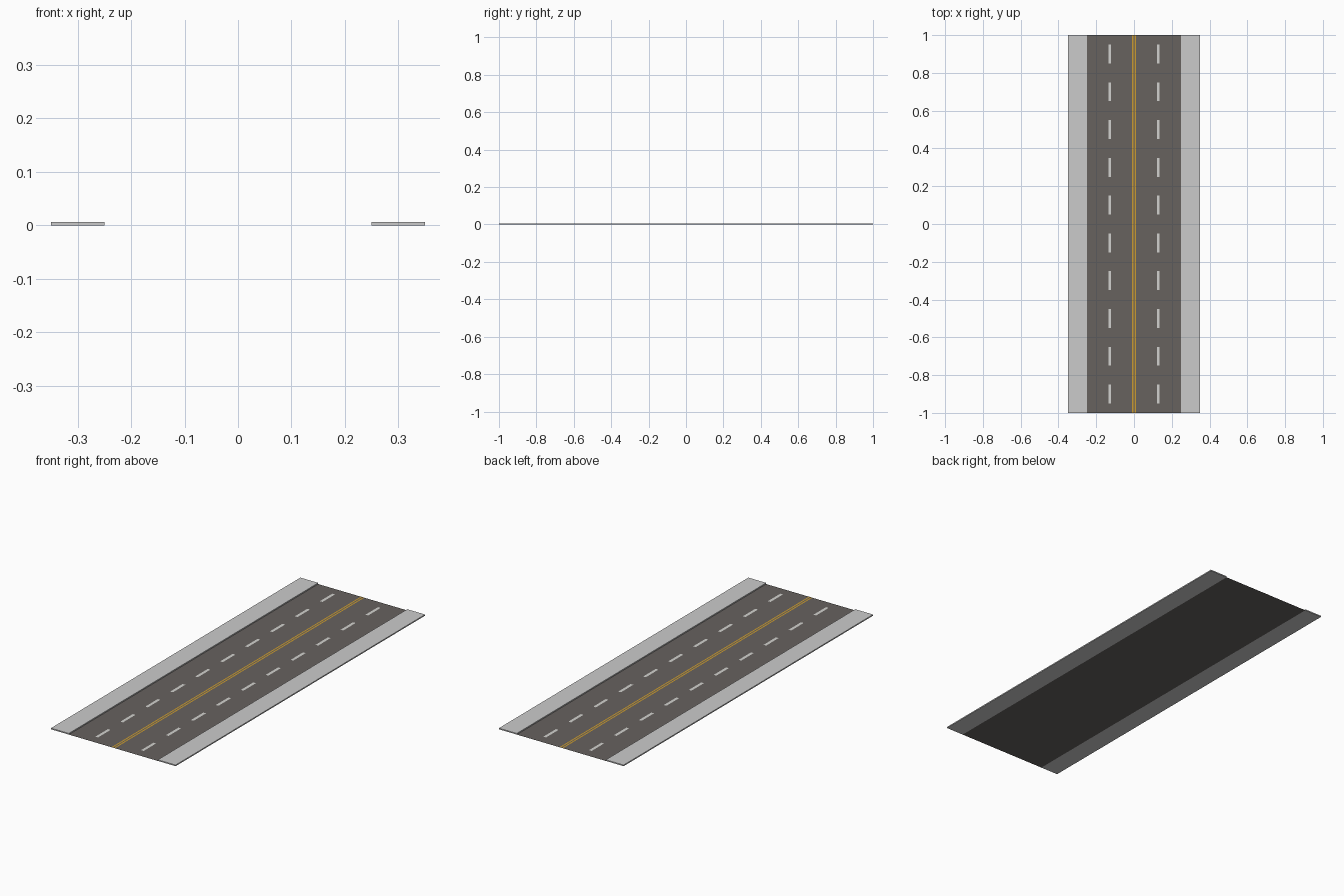
import bpy, bmesh

if "Cube" in bpy.data.objects:
    bpy.data.objects.remove(bpy.data.objects["Cube"])

def material(name, rgb):
    m = bpy.data.materials.new(name)
    m.diffuse_color = (*rgb, 1)
    m.use_nodes = True
    m.node_tree.nodes["Principled BSDF"].inputs["Base Color"].default_value = m.diffuse_color
    return m

asphalt = material("asphalt grey", (0.135, 0.122, 0.114))
concrete = material("concrete grey", (0.60, 0.60, 0.60))
white = material("marking white", (0.65, 0.65, 0.63))
yellow = material("marking yellow", (0.60, 0.33, 0.03))

def finish(name, bm, mat):
    me = bpy.data.meshes.new(name)
    bm.to_mesh(me)
    bm.free()
    me.materials.append(mat)
    ob = bpy.data.objects.new(name, me)
    bpy.context.collection.objects.link(ob)

def add_plate(bm, x, y, w, l, z):
    """Flat upward-facing rectangle centred on x, y."""
    corners = ((-1, -1), (1, -1), (1, 1), (-1, 1))
    bm.faces.new([bm.verts.new((x + a * w / 2, y + b * l / 2, z)) for a, b in corners])

# road surface
bm = bmesh.new()
add_plate(bm, 0, 0, 0.5, 2, 0)
finish("road_surface", bm, asphalt)

# raised pavements on both sides
H = 0.006
for side, label in ((-1, "left"), (1, "right")):
    bm = bmesh.new()
    bmesh.ops.create_cube(bm, size=1)
    for v in bm.verts:
        v.co = (v.co.x * 0.1 + side * 0.3, v.co.y * 2, (v.co.z + 0.5) * H)
    finish(label + "_pavement", bm, concrete)

# dashed lane lines
for side, label in ((-1, "left"), (1, "right")):
    bm = bmesh.new()
    for i in range(10):
        add_plate(bm, side * 0.128, -0.9 + 0.2 * i, 0.015, 0.1, 0.001)
    finish(label + "_lane_dashes", bm, white)

# double centre line
bm = bmesh.new()
for side in (-1, 1):
    add_plate(bm, side * 0.0065, 0, 0.007, 2, 0.0005)
finish("centre_double_line", bm, yellow)
